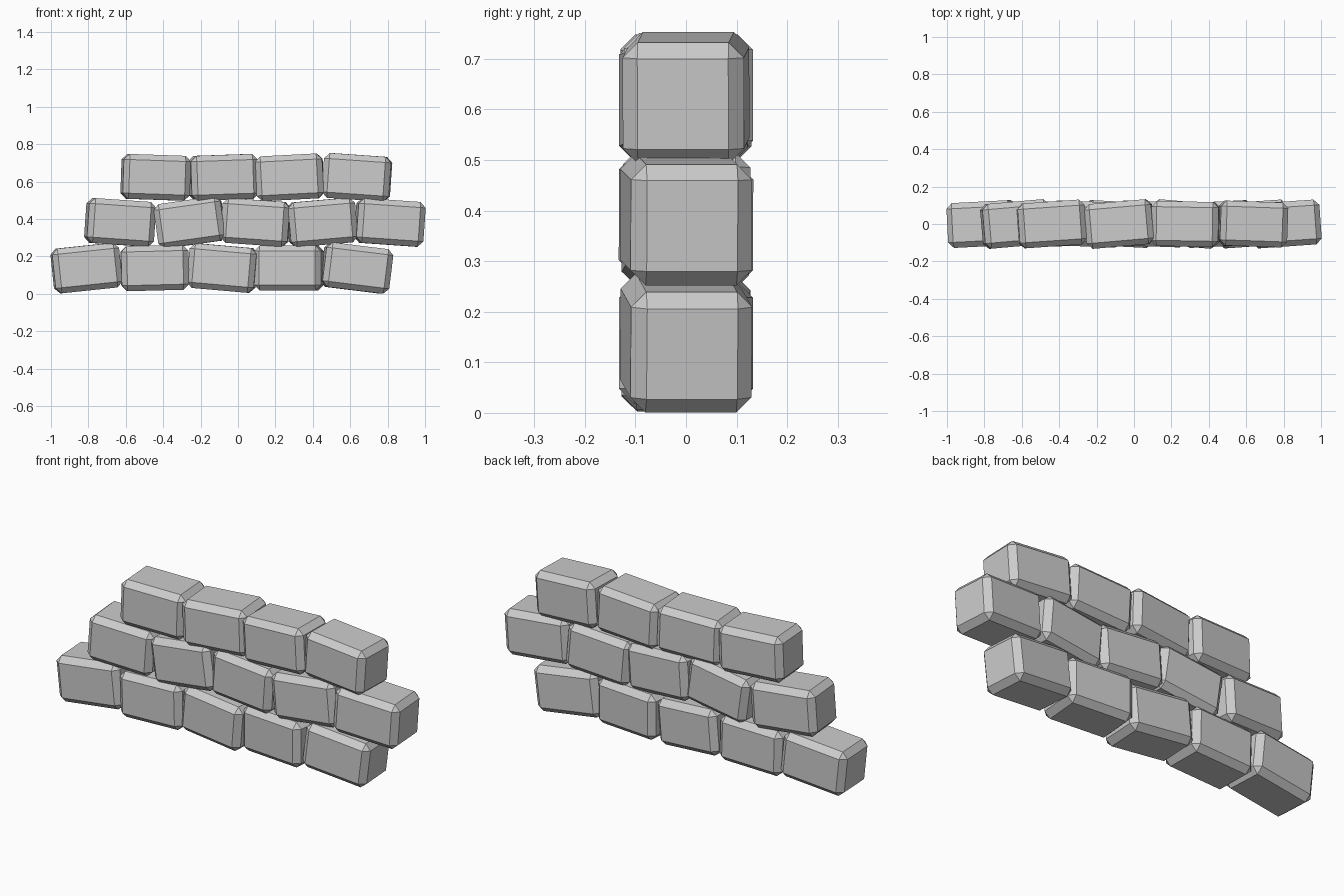
import bpy, bmesh
from math import radians
from mathutils import Matrix, Euler

if "Cube" in bpy.data.objects:
    bpy.data.objects.remove(bpy.data.objects["Cube"])

SIZE = (0.36, 0.24, 0.24)
CHAMFER = 0.03

# each course: height of centre, then bricks as (x centre, roll about y, turn about z)
COURSES = [
    (0.138, [(-0.81, 6, 3), (-0.445, 1.5, 1), (-0.083, -5, -3), (0.273, 0, -5), (0.635, -7, 4)]),
    (0.382, [(-0.63, -4, 5), (-0.257, 8, -2), (0.094, -4, -2), (0.45, 5, 3), (0.812, -4, 4)]),
    (0.623, [(-0.44, -2, 4), (-0.078, 2, 5), (0.276, 3, -1), (0.636, -4, -2)]),
]


def brick(name, x, z, roll, turn):
    # chamfered block, tilted a little so the wall looks hand laid
    bm = bmesh.new()
    bmesh.ops.create_cube(bm, size=1, matrix=Matrix.Diagonal((*SIZE, 1)))
    bmesh.ops.bevel(bm, geom=bm.edges[:], offset=CHAMFER, offset_type='OFFSET',
                    segments=1, affect='EDGES', profile=0.5)
    mesh = bpy.data.meshes.new(name)
    bm.to_mesh(mesh)
    bm.free()
    ob = bpy.data.objects.new(name, mesh)
    ob.location = (x, 0, z)
    ob.rotation_euler = Euler((0, radians(-roll), radians(turn)))
    bpy.context.collection.objects.link(ob)


# three staggered courses
for c, (z, bricks) in enumerate(COURSES, 1):
    for b, (x, roll, turn) in enumerate(bricks, 1):
        brick(f"brick_course{c}_{b}", x, z, roll, turn)
